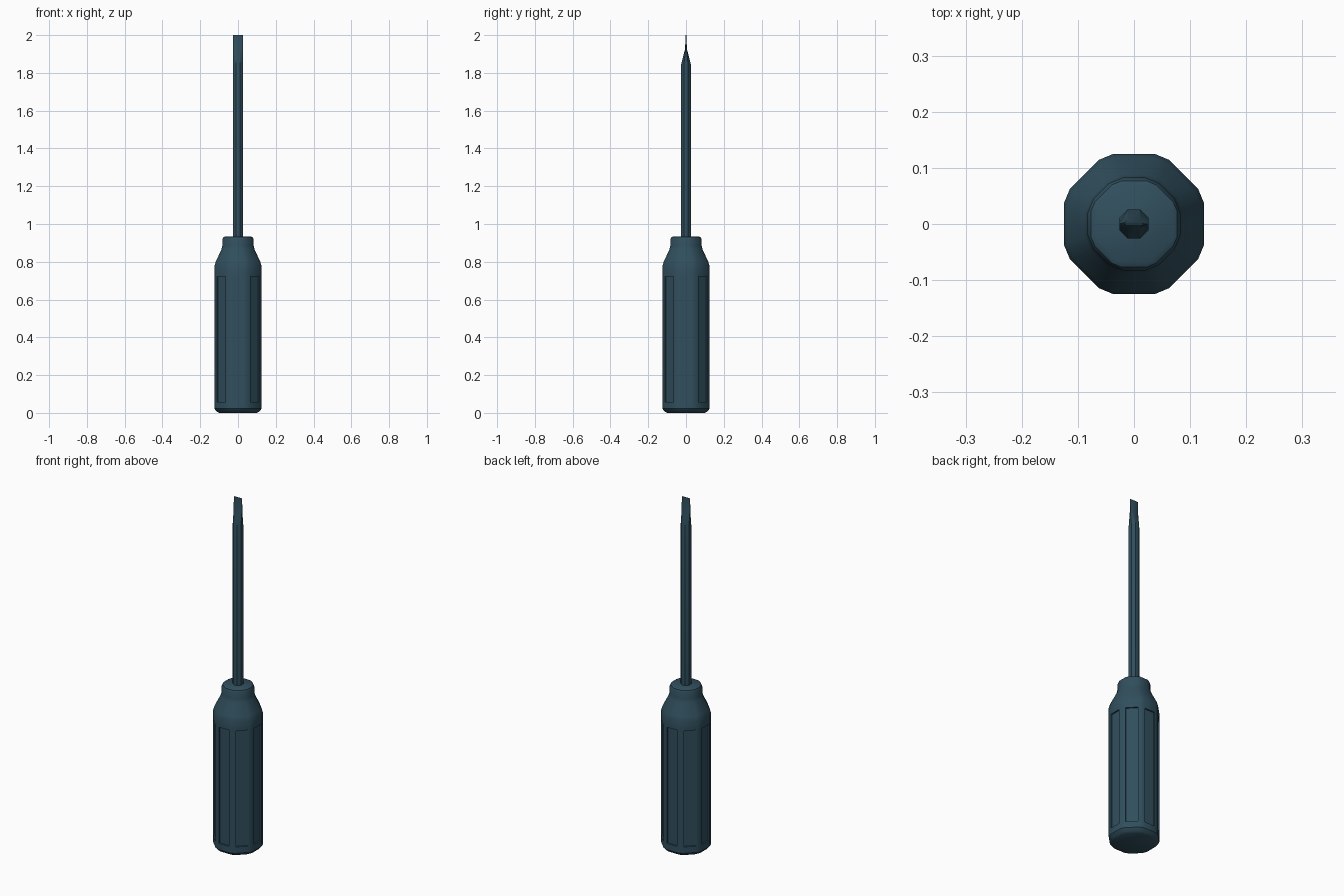
import bpy, bmesh, math
from mathutils import Matrix, Vector

cube = bpy.data.objects.get("Cube")
if cube:
    bpy.data.objects.remove(cube, do_unlink=True)

teal = bpy.data.materials.new("dark_teal")
teal.use_nodes = True
teal.diffuse_color = (0.03, 0.078, 0.11, 1)
bsdf = teal.node_tree.nodes["Principled BSDF"]
bsdf.inputs["Base Color"].default_value = teal.diffuse_color
bsdf.inputs["Roughness"].default_value = 0.6


def octagon(bm, z, apothem, bevel=0.0, flatten=1.0):
    """Ring of an octagon with optional bevelled corners, squashed in y."""
    half = apothem * math.tan(math.pi / 8) - bevel
    ring = []
    for k in range(8):
        turn = Matrix.Rotation(k * math.pi / 4, 3, 'Z')
        for side in ((-1, 1) if bevel else (1,)):
            p = turn @ Vector((apothem, side * half, z))
            ring.append(bm.verts.new((p.x, p.y * flatten, z)))
    return ring


def loft(bm, rings):
    """Skin a stack of rings and cap both ends."""
    for low, high in zip(rings, rings[1:]):
        n = len(low)
        for i in range(n):
            j = (i + 1) % n
            bm.faces.new((low[i], low[j], high[j], high[i]))
    bm.faces.new(list(reversed(rings[0])))
    bm.faces.new(rings[-1])


def finish(bm, name):
    bmesh.ops.recalc_face_normals(bm, faces=bm.faces)
    mesh = bpy.data.meshes.new(name)
    bm.to_mesh(mesh)
    bm.free()
    mesh.materials.append(teal)
    obj = bpy.data.objects.new(name, mesh)
    bpy.context.collection.objects.link(obj)
    bpy.ops.object.select_all(action='DESELECT')
    obj.select_set(True)
    bpy.context.view_layer.objects.active = obj
    bpy.ops.object.shade_smooth_by_angle(angle=math.radians(30))


# Handle: height, apothem, corner bevel
PANEL_LOW, PANEL_HIGH = 0.053, 0.727
profile = [
    (0.0, 0.1, 0.012), (0.007, 0.113, 0.015), (0.022, 0.125, 0.015),
    (PANEL_LOW, 0.125, 0.015), (PANEL_HIGH, 0.125, 0.015),
    (0.775, 0.125, 0.015), (0.8, 0.118, 0.015), (0.865, 0.088, 0.015),
    (0.885, 0.083, 0.015), (0.918, 0.083, 0.015), (0.93, 0.077, 0.01),
    (0.935, 0.068, 0.003),
]
bm = bmesh.new()
loft(bm, [octagon(bm, *p) for p in profile])
bmesh.ops.recalc_face_normals(bm, faces=bm.faces)

# Sunken grip panels on the eight wide sides
panels = [f for f in bm.faces
          if abs(f.calc_center_median().z - (PANEL_LOW + PANEL_HIGH) / 2) < 0.01
          and f.calc_area() > 0.03]
bmesh.ops.inset_individual(bm, faces=panels, thickness=0.007)
bmesh.ops.inset_individual(bm, faces=panels, thickness=0.001, depth=-0.007)
finish(bm, "handle")

# Shaft, flattened into a blade at the tip
bm = bmesh.new()
loft(bm, [octagon(bm, z, 0.026, flatten=f) for z, f in
          ((0.9, 1), (1.845, 1), (1.925, 0.2), (2.0, 0.06))])
finish(bm, "shaft")
